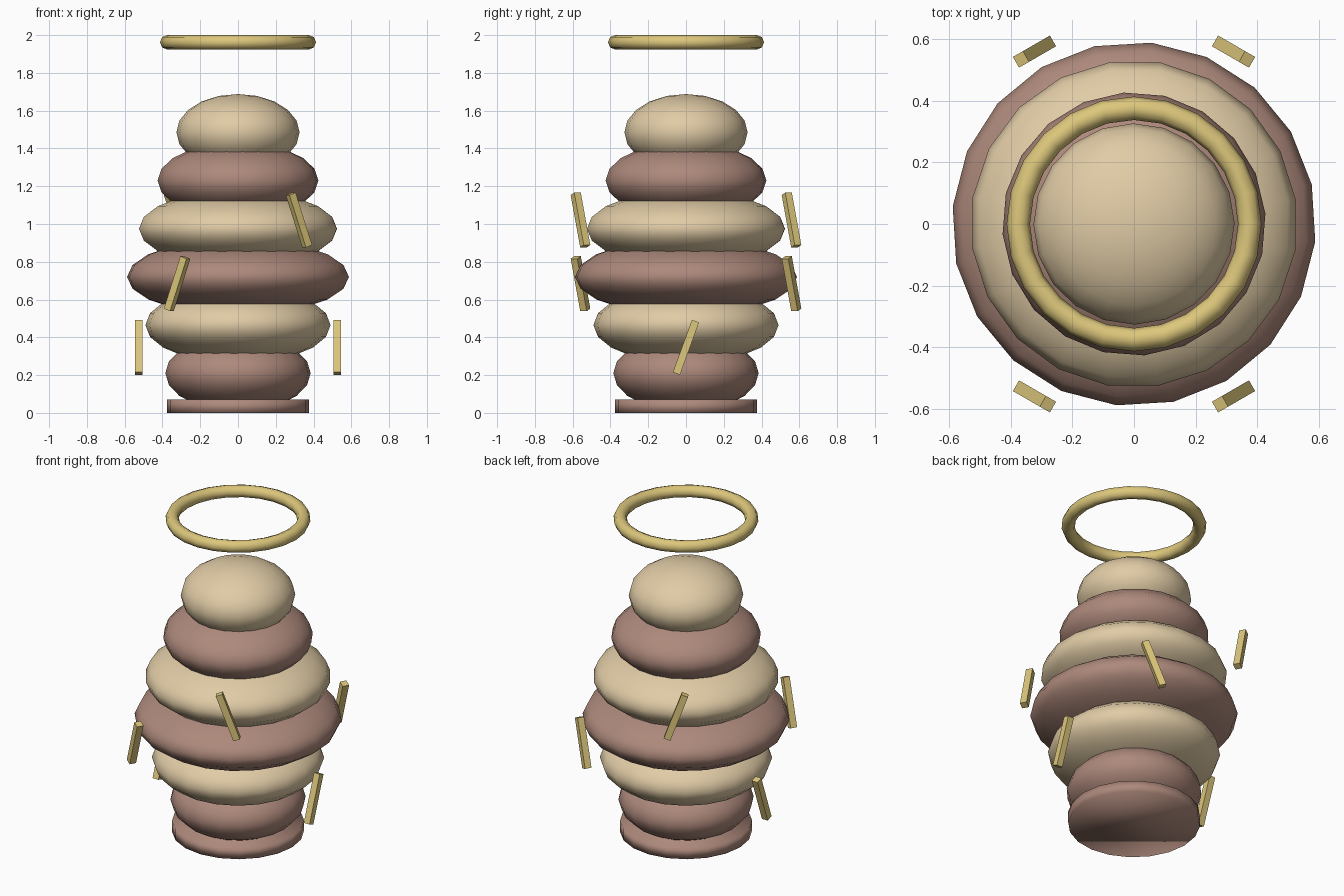
import bpy
from math import radians, cos, sin

if "Cube" in bpy.data.objects:
    bpy.data.objects.remove(bpy.data.objects["Cube"], do_unlink=True)


def material(name, rgb):
    mat = bpy.data.materials.new(name)
    mat.use_nodes = True
    mat.diffuse_color = (*rgb, 1)
    mat.node_tree.nodes["Principled BSDF"].inputs["Base Color"].default_value = (*rgb, 1)
    return mat


tan = material("pale tan", (0.75, 0.6, 0.38))
brown = material("dusty brown", (0.42, 0.25, 0.2))
gold = material("soft gold", (0.72, 0.57, 0.2))


def finish(name, mat, smooth=True):
    obj = bpy.context.object
    obj.name = name
    obj.data.materials.append(mat)
    if smooth:
        bpy.ops.object.shade_smooth()
    return obj


# Short drum the body stands on
bpy.ops.mesh.primitive_cylinder_add(vertices=20, radius=0.375, depth=0.07, location=(0, 0, 0.035))
finish("base", brown)

# Stack of flattened balls, alternating in colour, each turned a little
for i, radius in enumerate((0.385, 0.49, 0.59, 0.53, 0.427, 0.326)):
    bpy.ops.mesh.primitive_uv_sphere_add(
        segments=20, ring_count=10, radius=1,
        location=(0, 0, 0.21 + 0.255 * i), rotation=(0, 0, radians(20.5 - 4 * i)))
    ball = finish("head" if i == 5 else f"body_layer_{i + 1}", tan if i % 2 else brown)
    ball.scale = (radius, radius, 0.203)

# Floating ring above the head
bpy.ops.mesh.primitive_torus_add(
    major_segments=24, minor_segments=8, major_radius=0.375, minor_radius=0.038,
    location=(0, 0, 1.962))
finish("floating_ring", gold)

# Slanted sticks hovering around the body, leaning alternately
for k in range(6):
    angle = radians(60 * k)
    dist = 0.645 if k % 3 else 0.525
    lean = radians(-20 if k % 2 == 0 else 20)
    bpy.ops.mesh.primitive_cube_add(
        size=1, location=(dist * cos(angle), dist * sin(angle), 0.347 + 0.337 * (k % 3)),
        rotation=(lean, 0, angle))
    stick = finish(f"stick_{k + 1}", gold, smooth=False)
    stick.scale = (0.04, 0.04, 0.295)
